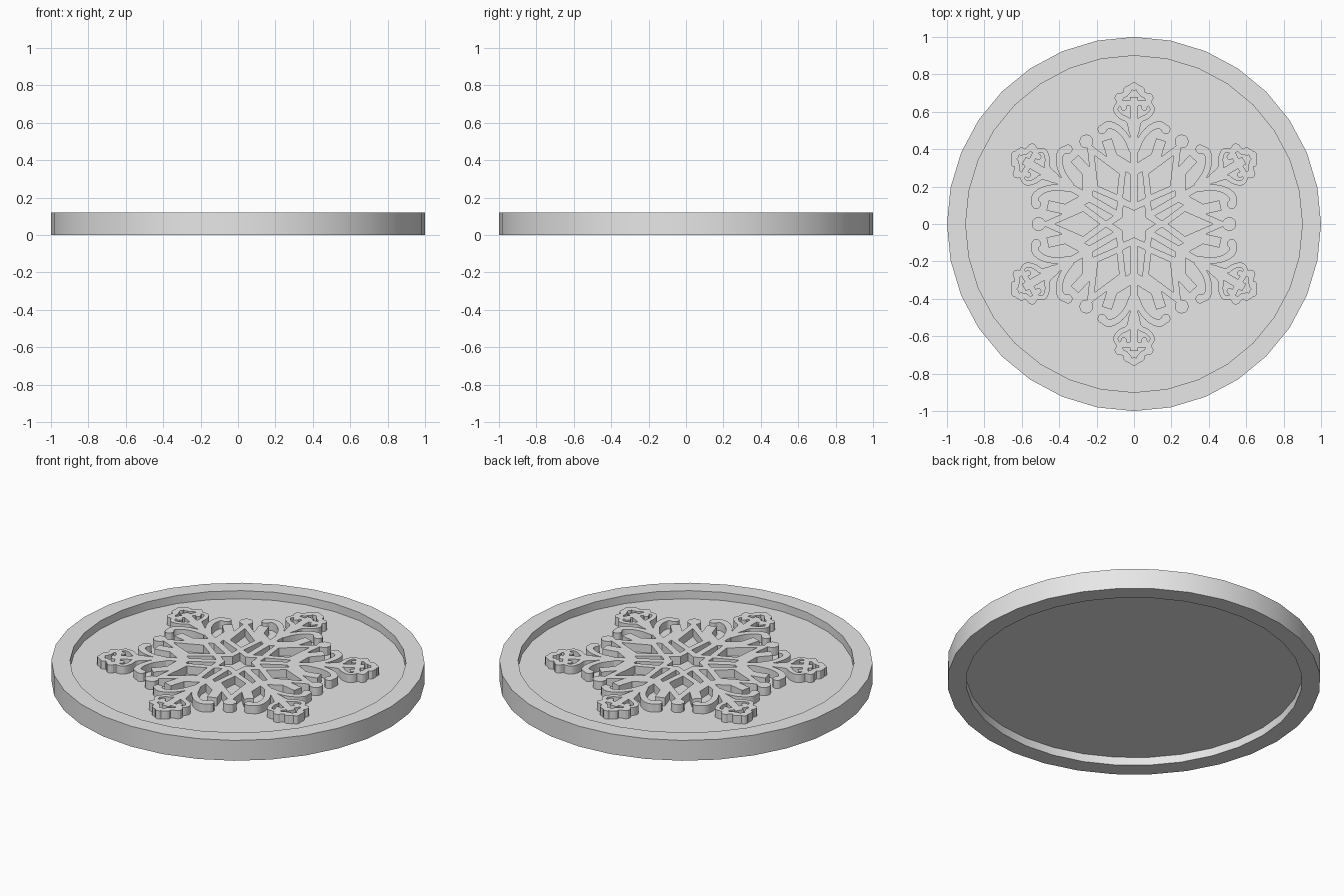
import bpy, bmesh, math
from mathutils import Vector, Matrix

cube = bpy.data.objects.get("Cube")
if cube:
    bpy.data.objects.remove(cube, do_unlink=True)

TOP, FLOOR, UNDER = 0.12, 0.072, 0.048

grey = bpy.data.materials.new("light_grey")
grey.use_nodes = True
grey.diffuse_color = (0.8, 0.8, 0.8, 1)
grey.node_tree.nodes["Principled BSDF"].inputs["Base Color"].default_value = (0.8, 0.8, 0.8, 1)


def finish(bm, name):
    bmesh.ops.recalc_face_normals(bm, faces=bm.faces)
    mesh = bpy.data.meshes.new(name)
    bm.to_mesh(mesh)
    bm.free()
    mesh.materials.append(grey)
    obj = bpy.data.objects.new(name, mesh)
    bpy.context.collection.objects.link(obj)
    bpy.ops.object.select_all(action='DESELECT')
    obj.select_set(True)
    bpy.context.view_layer.objects.active = obj
    bpy.ops.object.shade_smooth_by_angle(angle=math.radians(30))
    return obj


def smooth_path(pts, steps=4):
    """Catmull-Rom curve through the points."""
    p = [Vector(q) for q in pts]
    p = [2 * p[0] - p[1]] + p + [2 * p[-1] - p[-2]]
    out = []
    for a, b, c, d in zip(p, p[1:], p[2:], p[3:]):
        for i in range(steps):
            t = i / steps
            out.append(0.5 * (2 * b + (c - a) * t + (2 * a - 5 * b + 4 * c - d) * t * t
                              + (3 * b - a - 3 * c + d) * t ** 3))
    return out + [p[-2]]


def stroke(bm, pts, width, end_width=None, closed=False):
    """Raised band of constant height along a flat path."""
    p = [Vector(q) for q in pts]
    n = len(p)
    end_width = end_width or width
    rows = []
    for i in range(n):
        before = p[i] - p[i - 1] if closed or i else p[1] - p[0]
        after = p[(i + 1) % n] - p[i] if closed or i < n - 1 else before
        before, after = before.normalized(), after.normalized()
        tangent = (before + after).normalized()
        normal = Vector((-tangent.y, tangent.x))
        half = (width + (end_width - width) * i / (n - 1)) / 2
        off = normal * half / max(tangent.dot(before), 0.35)
        rows.append([bm.verts.new((*q, z)) for q, z in
                     ((p[i] + off, FLOOR), (p[i] + off, TOP), (p[i] - off, TOP), (p[i] - off, FLOOR))])
    for i in range(n if closed else n - 1):
        a, b = rows[i], rows[(i + 1) % n]
        for k in range(3):
            bm.faces.new((a[k], a[k + 1], b[k + 1], b[k]))
    if not closed:
        bm.faces.new(rows[0])
        bm.faces.new(rows[-1])


def dot(bm, x, y, r, sides=12):
    """Raised round knob."""
    bmesh.ops.create_cone(bm, cap_ends=True, segments=sides, radius1=r, radius2=r,
                          depth=TOP - FLOOR,
                          matrix=Matrix.Translation((x, y, (TOP + FLOOR) / 2)))


def six_fold(bm):
    """Repeat the upright motif around the centre."""
    source = list(bm.verts) + list(bm.edges) + list(bm.faces)
    for k in range(1, 6):
        copy = bmesh.ops.duplicate(bm, geom=source)["geom"]
        bmesh.ops.rotate(bm, verts=[g for g in copy if isinstance(g, bmesh.types.BMVert)],
                         cent=(0, 0, 0), matrix=Matrix.Rotation(k * math.pi / 3, 3, 'Z'))


# Coaster body: rim recessed above and below around a thin floor
bm = bmesh.new()
profile = [(0, FLOOR), (0.9, FLOOR), (0.9, TOP), (1, TOP), (1, 0), (0.9, 0), (0.9, UNDER), (0, UNDER)]
verts = [bm.verts.new((r, 0, z)) for r, z in profile]
edges = [bm.edges.new(pair) for pair in zip(verts, verts[1:])]
bmesh.ops.spin(bm, geom=verts + edges, cent=(0, 0, 0), axis=(0, 0, 1), angle=math.tau, steps=32)
bmesh.ops.remove_doubles(bm, verts=bm.verts, dist=0.0005)
finish(bm, "round_base")

# Star ring in the middle
bm = bmesh.new()
star = [Vector((math.cos(a), math.sin(a))) * (0.09 if i % 2 else 0.145)
        for i, a in enumerate(k * math.pi / 6 for k in range(12))]
stroke(bm, star, 0.035, closed=True)
finish(bm, "center_star")

# Open diamonds with knobs, pointing between the arms
bm = bmesh.new()
stroke(bm, [(0.155, 0), (0.27, 0.085), (0.465, 0), (0.27, -0.085)], 0.034, closed=True)
dot(bm, 0.51, 0, 0.037)
six_fold(bm)
finish(bm, "diamonds")

# Arms: stem and angled branches
bm = bmesh.new()
stroke(bm, [(0, 0.09), (0, 0.4), (0, 0.68)], 0.036, 0.045)
for s in (-1, 1):
    stroke(bm, [(0, 0.285), (s * 0.115, 0.355), (s * 0.145, 0.45)], 0.055)
six_fold(bm)
finish(bm, "arms")

# Curled leaves and scrolls on each arm
bm = bmesh.new()
for s in (-1, 1):
    leaf = [(0.01, 0.39), (0.04, 0.46), (0.085, 0.51), (0.135, 0.53), (0.168, 0.51)]
    stroke(bm, smooth_path([(s * x, y) for x, y in leaf]), 0.03, 0.042)
    dot(bm, s * 0.17, 0.506, 0.025)
    scroll = [(0.01, 0.48), (0.028, 0.55), (0.07, 0.575), (0.098, 0.61), (0.08, 0.643), (0.05, 0.625)]
    stroke(bm, smooth_path([(s * x, y) for x, y in scroll]), 0.03, 0.022)
    dot(bm, s * 0.055, 0.622, 0.016)
six_fold(bm)
finish(bm, "curls")

# Lobed tips with small openings
bm = bmesh.new()
dot(bm, 0, 0.735, 0.022)
for s in (-1, 1):
    lobe = [(0, 0.735), (0.03, 0.725), (0.045, 0.695), (0.078, 0.68), (0.075, 0.65), (0.04, 0.645), (0, 0.645)]
    stroke(bm, smooth_path([(s * x, y) for x, y in lobe]), 0.03)
    dot(bm, s * 0.035, 0.715, 0.022)
    dot(bm, s * 0.08, 0.675, 0.024)
six_fold(bm)
finish(bm, "arm_tips")
